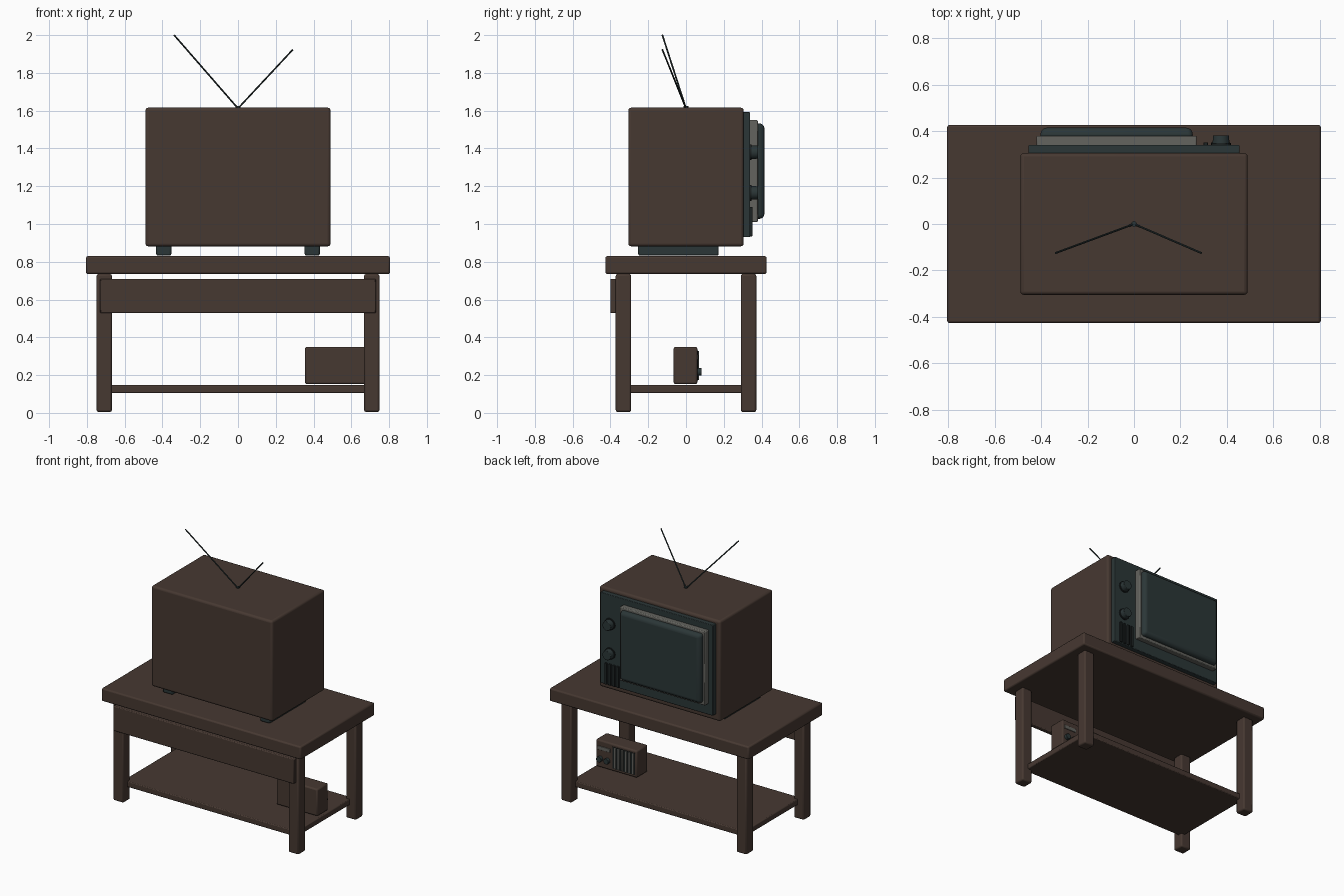
import bpy, bmesh, math
from mathutils import Vector

if "Cube" in bpy.data.objects:
    bpy.data.objects.remove(bpy.data.objects["Cube"])


def material(name, rgb):
    m = bpy.data.materials.new(name)
    m.diffuse_color = (*rgb, 1)
    m.use_nodes = True
    m.node_tree.nodes["Principled BSDF"].inputs["Base Color"].default_value = m.diffuse_color
    return m


WOOD = material("dark brown wood", (0.062, 0.040, 0.031))
TEAL = material("dark teal plastic", (0.024, 0.037, 0.038))
BLACK = material("near black", (0.012, 0.016, 0.016))
GREY = material("warm grey trim", (0.125, 0.125, 0.112))


def finish(bm, name, mat, bevel=0.0, segments=2):
    """Turn a bmesh into a named object with soft edges."""
    bmesh.ops.recalc_face_normals(bm, faces=bm.faces)
    me = bpy.data.meshes.new(name)
    bm.to_mesh(me)
    bm.free()
    me.materials.append(mat)
    ob = bpy.data.objects.new(name, me)
    bpy.context.collection.objects.link(ob)
    if bevel:
        mod = ob.modifiers.new("soft edges", 'BEVEL')
        mod.width = bevel
        mod.segments = segments
        mod.limit_method = 'ANGLE'
    bpy.ops.object.select_all(action='DESELECT')
    bpy.context.view_layer.objects.active = ob
    ob.select_set(True)
    bpy.ops.object.shade_smooth_by_angle(angle=math.radians(35))
    return ob


def box(name, mat, x, y, z, bevel=0.01, taper=0.0, segments=2):
    """Box from (min, max) ranges; taper pulls in the +y face."""
    bm = bmesh.new()
    bmesh.ops.create_cube(bm, size=1)
    for v in bm.verts:
        t = taper if v.co.y > 0 else 0
        co = []
        for axis, (lo, hi) in enumerate((x, y, z)):
            s = 1 if v.co[axis] > 0 else -1
            co.append((lo + hi) / 2 + s * ((hi - lo) / 2 - (t if axis != 1 else 0)))
        v.co = co
    return finish(bm, name, mat, bevel, segments)


def rod(name, mat, a, b, r1, r2=None, sides=24, bevel=0.0):
    """Cylinder or cone between two points."""
    a, b = Vector(a), Vector(b)
    d = b - a
    bm = bmesh.new()
    bmesh.ops.create_cone(bm, cap_ends=True, segments=sides, radius1=r1,
                          radius2=r1 if r2 is None else r2, depth=d.length)
    rot = d.to_track_quat('Z', 'Y')
    for v in bm.verts:
        v.co = rot @ v.co + (a + b) / 2
    return finish(bm, name, mat, bevel)


# Table
box("table_top", WOOD, (-0.805, 0.805), (-0.427, 0.427), (0.735, 0.83))
for sx in (-1, 1):
    for sy in (-1, 1):
        cx, cy = sx * 0.708, sy * 0.331
        box("table_leg", WOOD, (cx - 0.041, cx + 0.041), (cy - 0.041, cy + 0.041),
            (0.005, 0.735))
box("shelf", WOOD, (-0.70, 0.70), (-0.325, 0.325), (0.105, 0.147), 0.006)
box("drawer_front", WOOD, (-0.73, 0.73), (-0.40, -0.365), (0.528, 0.71), 0.006)

# Television cabinet and feet
box("tv_cabinet", WOOD, (-0.49, 0.49), (-0.305, 0.305), (0.882, 1.616), 0.015, segments=3)
for sx in (-1, 1):
    box("tv_foot", TEAL, (sx * 0.393 - 0.04, sx * 0.393 + 0.04), (-0.253, 0.173),
        (0.832, 0.89))

# Television face: panel, screen surround and bulging screen
box("tv_face_panel", TEAL, (-0.455, 0.455), (0.295, 0.34), (0.93, 1.592), 0.004)
box("screen_surround", GREY, (-0.42, 0.27), (0.33, 0.38), (1.01, 1.55), 0.006)
box("screen", TEAL, (-0.408, 0.258), (0.37, 0.415), (1.022, 1.538), 0.02, 0.012, 4)

# Tuning knobs
for z in (1.38, 1.165):
    rod("tv_knob_base", BLACK, (0.375, 0.335, z), (0.375, 0.348, z), 0.042)
    rod("tv_knob", TEAL, (0.375, 0.34, z), (0.375, 0.382, z), 0.037, 0.034, bevel=0.003)

# Speaker bars
for i in range(4):
    x = 0.30 + i * 0.032
    box("speaker_bar", BLACK, (x, x + 0.018), (0.335, 0.352), (0.935, 1.09), 0.002)

# Aerial
rod("aerial_base", TEAL, (0, 0, 1.61), (0, 0, 1.624), 0.012)
for tip in ((-0.338, -0.125, 2.0), (0.29, -0.125, 1.923)):
    rod("aerial_rod", TEAL, (0, 0, 1.612), tip, 0.0045, sides=10)

# Radio on the shelf
box("radio_case", WOOD, (0.355, 0.687), (-0.065, 0.06), (0.152, 0.35), 0.01)
box("radio_grille", BLACK, (0.37, 0.55), (0.055, 0.063), (0.172, 0.33), 0.0)
for i in range(6):
    x = 0.376 + i * 0.029
    box("radio_slat", GREY, (x, x + 0.014), (0.058, 0.068), (0.174, 0.328), 0.002)
box("radio_dial", GREY, (0.57, 0.672), (0.055, 0.065), (0.282, 0.308), 0.002)
for x in (0.65, 0.591):
    rod("radio_knob", TEAL, (x, 0.055, 0.217), (x, 0.082, 0.217), 0.02, bevel=0.002)
